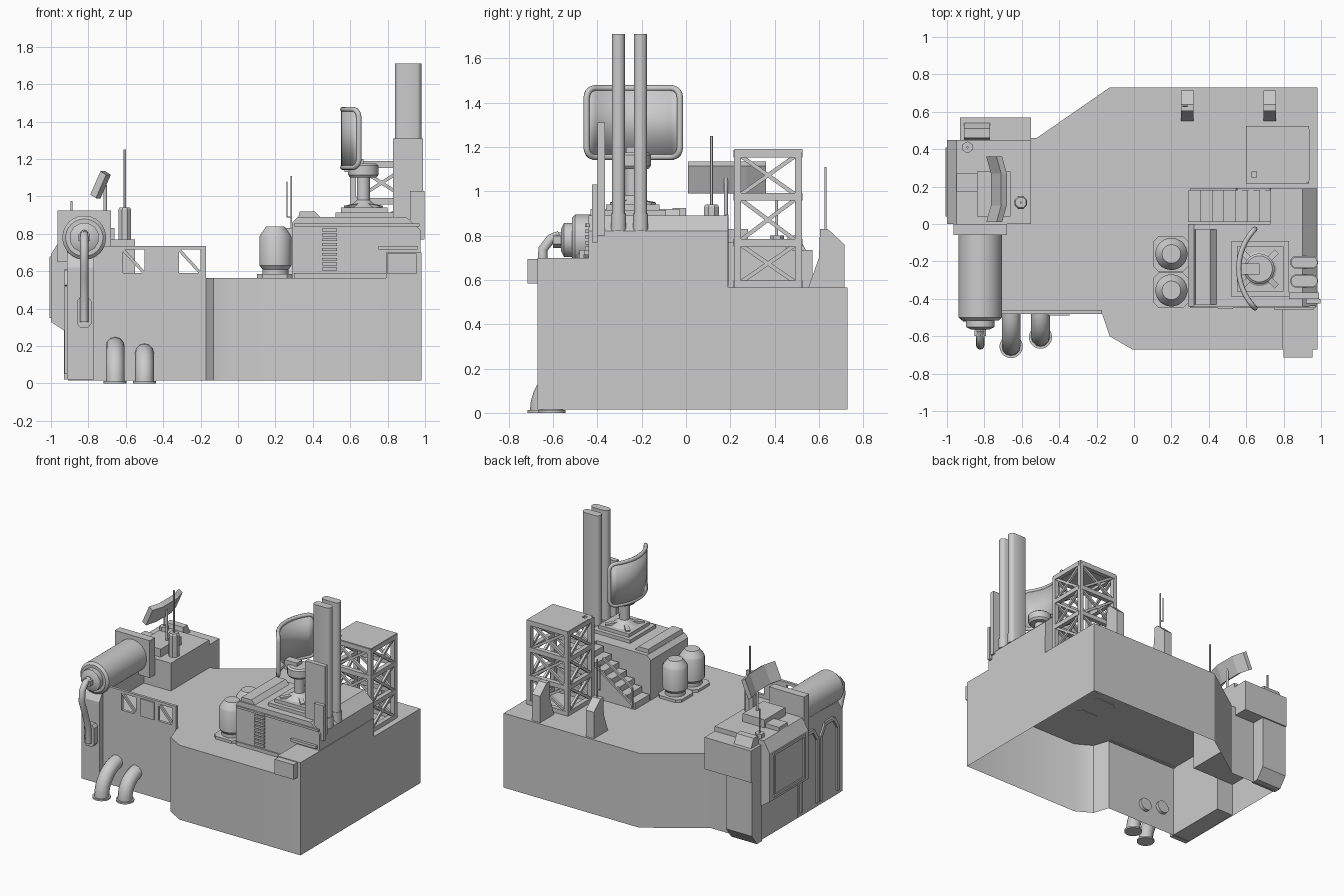
import bpy, bmesh, math
from mathutils import Vector, Matrix

if "Cube" in bpy.data.objects:
    bpy.data.objects.remove(bpy.data.objects["Cube"])


def make(name, bm, smooth=True):
    bmesh.ops.recalc_face_normals(bm, faces=bm.faces)
    me = bpy.data.meshes.new(name)
    bm.to_mesh(me)
    bm.free()
    if smooth:
        me.shade_smooth()
        me.set_sharp_from_angle(angle=math.radians(32))
    ob = bpy.data.objects.new(name, me)
    bpy.context.collection.objects.link(ob)
    return ob


def prism(name, pts, a, b, axis='z', cap_bottom=True):
    """Extrude a 2D profile: z -> (x,y), y -> (x,z), x -> (y,z)."""
    put = {'z': lambda p, t: (p[0], p[1], t), 'y': lambda p, t: (p[0], t, p[1]),
           'x': lambda p, t: (t, p[0], p[1])}[axis]
    bm = bmesh.new()
    lo = [bm.verts.new(put(p, a)) for p in pts]
    hi = [bm.verts.new(put(p, b)) for p in pts]
    n = len(pts)
    for i in range(n):
        bm.faces.new((lo[i], lo[(i + 1) % n], hi[(i + 1) % n], hi[i]))
    bm.faces.new(hi)
    if cap_bottom:
        bm.faces.new(lo[::-1])
    return make(name, bm)


def box(name, x0, x1, y0, y1, z0, z1):
    return prism(name, [(x0, y0), (x1, y0), (x1, y1), (x0, y1)], z0, z1)


def lathe(name, c, prof, axis='z', seg=24):
    """Stack of (radius, height) rings around an axis through c."""
    bm = bmesh.new()
    rings = []
    for r, h in prof:
        ring = []
        for i in range(seg):
            t = 2 * math.pi * (i + .5) / seg
            u, v = r * math.cos(t), r * math.sin(t)
            ring.append(bm.verts.new((c[0] + u, c[1] + v, h) if axis == 'z' else (c[0] + u, h, c[1] + v)))
        rings.append(ring)
    for p, q in zip(rings, rings[1:]):
        for i in range(seg):
            bm.faces.new((p[i], p[(i + 1) % seg], q[(i + 1) % seg], q[i]))
    bm.faces.new(rings[0])
    bm.faces.new(rings[-1])
    return make(name, bm)


def bars(name, segs, w):
    """Square bars between pairs of points, as one object."""
    bm = bmesh.new()
    for p, q in segs:
        p, q = Vector(p), Vector(q)
        d = q - p
        up = 'X' if abs(d.x) < 1e-6 else 'Y'
        m = Matrix.Translation((p + q) / 2) @ d.to_track_quat('Z', up).to_matrix().to_4x4()
        bmesh.ops.create_cube(bm, size=1, matrix=m @ Matrix.Diagonal((w, w, d.length, 1)))
    return make(name, bm, False)


def tube(name, pts, r, cyclic=False, res=4):
    cu = bpy.data.curves.new(name, 'CURVE')
    cu.dimensions = '3D'
    cu.bevel_depth, cu.bevel_resolution, cu.use_fill_caps = r, res, True
    sp = cu.splines.new('POLY')
    sp.points.add(len(pts) - 1)
    for s, p in zip(sp.points, pts):
        s.co = (*p, 1)
    sp.use_cyclic_u = cyclic
    bpy.context.collection.objects.link(bpy.data.objects.new(name, cu))


# Hull: open-bottomed deck shell, raised right side
prism('hull', [(.98, -.67), (.98, .73), (-.13, .73), (-.52, .46), (-.91, .46), (-.91, -.48),
               (-.17, -.48), (-.13, -.6), (-.01, -.67)], .015, .565, cap_bottom=False)
box('side_ledge', .79, .98, -.67, .19, .56, .70)
box('ledge_box', .80, .955, -.715, -.66, .585, .695)
bars('ledge_rail', [((.75, -.45, .725), (.96, -.45, .725))], .02)

# Deck house with chamfered roof edge, louvres and back stairs
house = [(.29, .56), (.29, .86), (.32, .89), (.90, .89), (.975, .82), (.975, .56)]
prism('deck_house', house, -.44, 0, 'y')
prism('stair_landing', [(.73, .56), (.73, .89)] + house[3:], 0, .19, 'y')
steps, n = [(.29, .56)], 7
for i in range(n):
    steps += [(.29 + .44 * i / n, .57 + .3 * (i + 1) / n), (.29 + .44 * (i + 1) / n, .57 + .3 * (i + 1) / n)]
prism('stairs', steps + [(.73, .56)], .01, .18, 'y')
bars('stair_rail', [((.31, .185, .6), (.73, .185, .89)), ((.31, .185, .72), (.55, .185, .88)),
                    ((.31, .185, .57), (.31, .185, .72))], .014)
prism('roof_console', [(.32, .88), (.33, .92), (.41, .92), (.44, .89)], -.43, -.03, 'y')
for i in range(10):
    box('louvre', .45, .53, -.455, -.435, .605 + .026 * i, .62 + .026 * i)
box('house_front_trim', .30, .97, -.45, -.435, .84, .855)
box('house_base_trim', .30, .79, -.45, -.435, .565, .59)

# Radar mount
rc = (.67, -.24)
box('radar_plate', .52, .83, -.39, -.09, .885, .915)
box('radar_plate_top', .55, .80, -.36, -.12, .91, .94)
lathe('radar_column', rc, [(.10, .935), (.05, .965), (.035, .98), (.035, 1.11)])
lathe('radar_drum', rc, [(.07, 1.10), (.082, 1.115), (.082, 1.165), (.07, 1.175)])
bars('radar_feet', [((rc[0], rc[1], .955), (rc[0] + .13 * math.cos(a), rc[1] + .13 * math.sin(a), .935))
                    for a in (.785, 2.356, 3.927, 5.498)], .03)
box('radar_arm', .57, .67, -.27, -.21, 1.13, 1.20)

# Curved radar dish with rounded corners and rim
R, A, H, cr = .30, .78, .155, .045
us = [-1, -.985, -.95, -.9, -.82] + [-.8 + .16 * i for i in range(11)] + [.82, .9, .95, .985, 1]


def dish_pt(u, s):
    e = max(0, cr - (1 - abs(u)) * R * A)
    h = H - cr + math.sqrt(max(0, cr * cr - e * e))
    return (.86 - R * math.cos(u * A), -.238 + R * math.sin(u * A), 1.31 + s * h)


bm = bmesh.new()
cols = [(bm.verts.new(dish_pt(u, -1)), bm.verts.new(dish_pt(u, 1))) for u in us]
for p, q in zip(cols, cols[1:]):
    bm.faces.new((p[0], q[0], q[1], p[1]))
dish = make('radar_dish', bm)
mod = dish.modifiers.new('thick', 'SOLIDIFY')
mod.thickness, mod.offset = .016, 0
tube('dish_rim', [dish_pt(u, -1) for u in us] + [dish_pt(u, 1) for u in reversed(us)], .014, True, 2)

# Twin oval funnels and their side plates
for y in (-.305, -.205):
    oval = []
    for i in range(16):
        t = math.pi * 2 * (i + .5) / 16 - math.pi / 2
        oval.append((.91 + math.copysign(.042, math.cos(t)) + .029 * math.cos(t), y + .03 * math.sin(t)))
    prism('funnel', oval, .82, 1.71)
    prism('funnel_collar', [(.91 + (p[0] - .91) * 1.06, y + (p[1] - y) * 1.15) for p in oval], .82, .9)
box('funnel_plate', .83, .99, -.40, -.366, .80, 1.31)
box('funnel_small_plate', .92, .998, -.425, -.40, .77, 1.03)

# Storage tanks
for y in (-.16, -.355):
    a, b = .095, .065
    prism('tank_base', [(.197 + sx, y + sy) for sx, sy in
                        [(-a, -b), (-b, -a), (b, -a), (a, -b), (a, b), (b, a), (-b, a), (-a, b)]], .56, .585)
    lathe('tank', (.2, y), [(.07, .58), (.07, .61), (.086, .63), (.086, .785), (.078, .80), (.05, .838)])

# Lattice tower
X, Y, Z = (.615, .92), (.232, .508), (.58, .768, .975, 1.17)
posts, rails, braces = [], [], []
for x in X:
    posts += [((x, y, .56), (x, y, 1.18)) for y in Y]
for z in Z:
    rails += [((x, Y[0], z), (x, Y[1], z)) for x in X] + [((X[0], y, z), (X[1], y, z)) for y in Y]
for z0, z1 in zip(Z, Z[1:]):
    for x in X:
        braces += [((x, Y[0], z0), (x, Y[1], z1)), ((x, Y[1], z0), (x, Y[0], z1))]
    for y in Y:
        braces += [((X[0], y, z0), (X[1], y, z1)), ((X[1], y, z0), (X[0], y, z1))]
bars('tower_posts', posts, .032)
bars('tower_rails', rails, .034)
bars('tower_braces', braces, .018)
prism('tower_roof', [(.655, .22), (.935, .22), (.935, .525), (.60, .525), (.60, .28), (.655, .28)], 1.175, 1.19)

# Rear bollards with whip antennas
for x in (.285, .725):
    prism('bollard', [(.55, .56), (.60, .70), (.605, .83), (.64, .83), (.715, .76), (.715, .56)],
          x - .033, x + .033, 'x')
tube('rear_antenna', [(.285, .63, .82), (.285, .63, 1.11)], .005)
tube('rear_antenna_side', [(.285, .63, .89), (.262, .63, .89), (.262, .63, 1.08)], .004)

# Left cabin with window, rear box and leg
prism('cabin', [(-1, .33), (-.91, .27), (-.55, .27), (-.55, .77), (-.95, .77), (-1, .69)], 0, .45, 'y')
bars('cabin_window_frame', [((-1, .04, .36), (-1, .41, .36)), ((-1, .04, .67), (-1, .41, .67)),
                            ((-1, .05, .36), (-1, .05, .67)), ((-1, .4, .36), (-1, .4, .67))], .018)
box('cabin_rear_box', -.93, -.55, .44, .57, .50, .735)
prism('cabin_rear_leg', [(.44, .02), (.50, .02), (.56, .10), (.56, .51), (.44, .51)], -.93, -.72, 'x')
prism('cabin_hatch', [(.45, .73), (.46, .80), (.51, .80), (.54, .735)], -.91, -.77, 'x')
box('roof_block', -.84, -.66, .04, .28, .76, .83)
box('roof_step', -.95, -.83, .17, .27, .765, .80)

# Roof masts and tilted folded panel
lathe('mast_base', (-.605, .115), [(.037, .765), (.037, .93), (.03, .94)], seg=8)
tube('tall_mast', [(-.605, .115, .93), (-.605, .115, 1.25)], .006)
lathe('rear_mast_base', (-.89, .41), [(.032, .765), (.032, .80)], seg=6)
tube('rear_mast', [(-.89, .41, .79), (-.89, .41, .975)], .006)
tube('panel_pole', [(-.71, .18, .82), (-.71, .18, 1.06)], .009)
for y0, y1, dx0, dx1 in ((.01, .1, -.025, 0), (.1, .27, 0, 0), (.27, .36, 0, -.025)):
    bm = bmesh.new()
    for y, d in ((y0, dx0), (y1, dx1)):
        for px, pz in ((-.765, 1.01), (-.735, .99), (-.68, 1.115), (-.71, 1.135)):
            bm.verts.new((px + d, y, pz))
    bmesh.ops.convex_hull(bm, input=bm.verts)
    make('tilted_panel', bm)

# Winch drum, flange, hub, pillar under it and hose
dc = (-.822, .78)
lathe('drum', dc, [(.10, -.515), (.117, -.50), (.117, -.05)], 'y', 28)
box('drum_flange', -.965, -.68, -.06, 0, .65, .925)
lathe('drum_cap', dc, [(.05, -.565), (.08, -.55), (.08, -.51)], 'y', 12)
lathe('drum_nut', dc, [(.035, -.60), (.035, -.56)], 'y', 6)
prism('pillar', [(-.52, .02), (-.52, .62), (-.47, .70), (-.03, .72), (0, .72), (0, .02)], -.915, -.77, 'x')
tube('hose', [(-.822, -.57, .80), (-.822, -.61, .785), (-.822, -.645, .74), (-.822, -.65, .66),
              (-.822, -.62, .58), (-.822, -.58, .46), (-.822, -.57, .33)], .022)
prism('hose_bracket', [(-.862, .32), (-.845, .30), (-.80, .30), (-.783, .32), (-.783, .44), (-.80, .46),
                       (-.845, .46), (-.862, .44)], -.565, -.515, 'y')
# Arched frames on the left wall
for y0, y1 in ((-.46, -.26), (-.22, -.03)):
    k = [(y0, .05), (y0, .52), (y0 + .05, .60), (y1 - .05, .60), (y1, .52), (y1, .05)]
    bars('wall_arch', [((-.915, *p), (-.915, *q)) for p, q in zip(k, k[1:])], .025)

# Front parapet with two braced openings
pw = [(-.77, -.615), (-.50, -.315), (-.20, -.17)]
for a, b in pw:
    box('parapet_wall', a, b, -.48, -.46, .56, .735)
for a, b in ((-.615, -.50), (-.315, -.20)):
    bars('parapet_brace', [((a, -.47, .715), (b, -.47, .59))], .016)
    box('parapet_top', a, b, -.48, -.46, .715, .735)
    box('parapet_sill', a, b, -.48, -.46, .56, .59)
box('parapet_inset', -.46, -.345, -.488, -.478, .59, .72)

# Front outlet pipes bending down to floor flanges
for x, yc, top in ((-.657, -.655, .20), (-.5, -.605, .165)):
    r = -.46 - yc
    h = min(r, top)
    arc = [(x, yc + r - r * math.cos(t), top - h + h * math.sin(t)) for t in
           [math.pi / 2 * i / 8 for i in range(9)]]
    tube('outlet_pipe', [(x, yc, 0)] * (top - h > .001) + arc, .05)
    lathe('pipe_flange', (x, yc), [(.062, 0), (.062, .012)])
